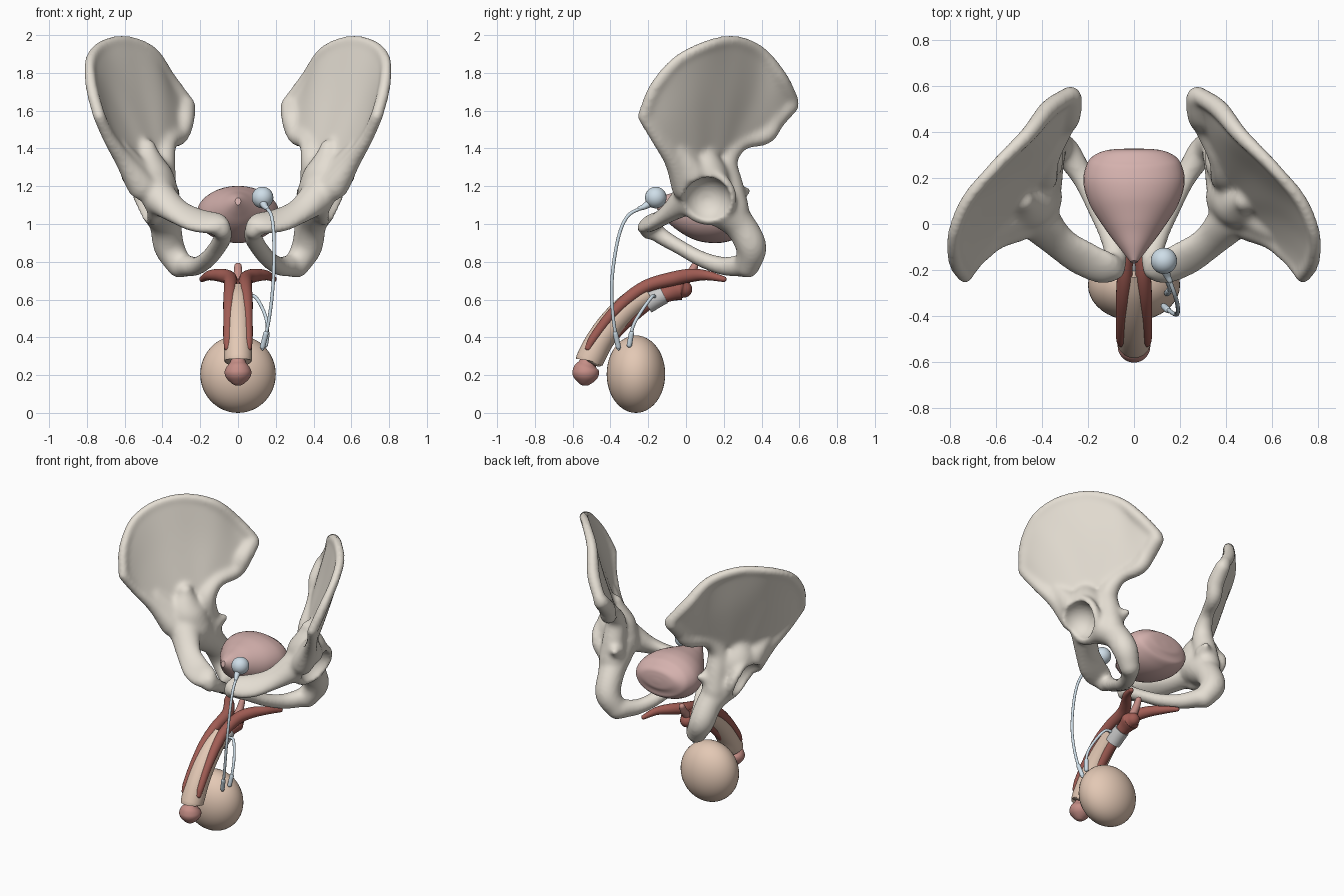
import bpy, bmesh
from math import sin, cos, pi
from mathutils import Vector as V

if "Cube" in bpy.data.objects:
    bpy.data.objects.remove(bpy.data.objects["Cube"])


def material(name, rgb):
    m = bpy.data.materials.new(name)
    m.diffuse_color = (*rgb, 1)
    m.use_nodes = True
    m.node_tree.nodes["Principled BSDF"].inputs["Base Color"].default_value = m.diffuse_color
    return m


BONE = material("bone", (0.78, 0.73, 0.65))
PINK = material("bladder_pink", (0.66, 0.44, 0.42))
RED = material("erectile_red", (0.36, 0.11, 0.09))
ROSE = material("rose", (0.56, 0.27, 0.24))
SKIN = material("skin", (0.77, 0.58, 0.46))
BLUE = material("device_blue", (0.62, 0.73, 0.81))
WHITE = material("cuff_grey", (0.75, 0.76, 0.77))


def spline(pts, n):
    """Catmull-Rom through tuples of any length, n steps per span."""
    p = [tuple(2 * a - b for a, b in zip(pts[0], pts[1]))] + list(pts)
    p.append(tuple(2 * a - b for a, b in zip(pts[-1], pts[-2])))
    out = []
    for i in range(1, len(p) - 2):
        for k in range(n):
            t = k / n
            out.append(tuple(
                0.5 * (2 * b + (c - a) * t + (2 * a - 5 * b + 4 * c - d) * t * t
                       + (3 * b - a - 3 * c + d) * t ** 3)
                for a, b, c, d in zip(*p[i - 1:i + 3])))
    return out + [tuple(pts[-1])]


def finish(name, bm, mat):
    bmesh.ops.recalc_face_normals(bm, faces=bm.faces)
    me = bpy.data.meshes.new(name)
    bm.to_mesh(me)
    bm.free()
    ob = bpy.data.objects.new(name, me)
    bpy.context.collection.objects.link(ob)
    if mat:
        me.materials.append(mat)
    smooth(ob)
    return ob


def select(obs):
    bpy.ops.object.select_all(action='DESELECT')
    for o in obs:
        o.select_set(True)
    bpy.context.view_layer.objects.active = obs[0]


def smooth(ob):
    select([ob])
    bpy.ops.object.shade_smooth_by_angle(angle=0.8)


def tube(name, pts, mat=None, n=6, sides=20, rounded=True):
    """Sweep an ellipse along points (x, y, z, r) or (x, y, z, r_side, r_up)."""
    pts = [p if len(p) == 5 else (*p, p[3]) for p in pts]
    path = spline(pts, n)
    c = [V(p[:3]) for p in path]
    rings = []
    side = V((1, 0, 0))
    for i, p in enumerate(path):
        t = (c[min(i + 1, len(c) - 1)] - c[max(i - 1, 0)]).normalized()
        side = (side - t * side.dot(t)).normalized()
        up = t.cross(side)
        a, b = max(p[3], 0.002), max(p[4], 0.002)
        ring = [(c[i], side * a, up * b)]
        if rounded and i in (0, len(path) - 1):
            s = -1 if i == 0 else 1
            caps = [(c[i] + t * s * min(a, b) * sin(k * pi / 10),
                     side * a * cos(k * pi / 10), up * b * cos(k * pi / 10))
                    for k in (1, 2, 3, 4, 4.7)]
            ring = caps[::-1] + ring if i == 0 else ring + caps
        rings += ring
    bm = bmesh.new()
    vs = [[bm.verts.new(o + u * cos(2 * pi * k / sides) + w * sin(2 * pi * k / sides))
           for k in range(sides)] for o, u, w in rings]
    for r0, r1 in zip(vs, vs[1:]):
        for k in range(sides):
            bm.faces.new((r0[k - 1], r0[k], r1[k], r1[k - 1]))
    bm.faces.new(vs[0])
    bm.faces.new(vs[-1])
    return finish(name, bm, mat)


def ball(name, loc, size, mat=None):
    bpy.ops.mesh.primitive_uv_sphere_add(segments=40, ring_count=24, location=loc)
    ob = bpy.context.object
    ob.name = name
    ob.scale = size
    if mat:
        ob.data.materials.append(mat)
    smooth(ob)
    return ob


# Iliac blade: crest, middle and lower rows, front to back
crest = [(.735, -.225, 1.57), (.775, -.165, 1.72), (.783, -.05, 1.86), (.725, .10, 1.94),
         (.60, .25, 1.97), (.46, .39, 1.91), (.37, .50, 1.77), (.28, .56, 1.65)]
middle = [(.685, -.165, 1.46), (.695, -.085, 1.56), (.67, .02, 1.64), (.61, .12, 1.68),
          (.53, .225, 1.69), (.42, .335, 1.66), (.345, .43, 1.60), (.29, .49, 1.53)]
lower = [(.60, -.07, 1.33), (.56, -.02, 1.29), (.52, .05, 1.31), (.48, .11, 1.34),
         (.45, .17, 1.38), (.41, .23, 1.41), (.35, .33, 1.44), (.29, .43, 1.45)]
rows = [spline(r, 5) for r in (crest, middle, lower)]
bm = bmesh.new()
cols = [[bm.verts.new(p) for p in spline(col, 8)] for col in zip(*rows)]
for a, b in zip(cols, cols[1:]):
    for k in range(len(a) - 1):
        bm.faces.new((a[k], b[k], b[k + 1], a[k + 1]))
blade = finish("hip_bones", bm, BONE)
sol = blade.modifiers.new("thickness", 'SOLIDIFY')
sol.thickness, sol.offset = 0.048, 0

# Ridges, rami and socket mass of the hip bone
limbs = [
    [(*p, r) for p, r in zip(crest, (.034, .033, .03, .03, .03, .036, .042, .04))],
    [(.735, -.225, 1.57, .034), (.68, -.15, 1.45, .036), (.60, -.065, 1.33, .05), (.51, .0, 1.2, .08)],
    [(.61, -.04, 1.40, .035), (.54, .03, 1.27, .085)],
    [(.275, .55, 1.63, .05), (.285, .47, 1.55, .055), (.31, .42, 1.47, .05),
     (.365, .29, 1.43, .045), (.395, .21, 1.33, .065), (.40, .23, 1.2, .075), (.40, .25, 1.08, .085)],
    [(.48, .1, 1.40, .05), (.475, .1, 1.28, .12), (.44, .115, 1.15, .13)],
    [(.36, .27, 1.16, .06), (.33, .32, 1.175, .025)],
    [(.43, .03, 1.15, .1), (.33, -.075, 1.07, .08, .055), (.22, -.15, 1.02, .09, .042),
     (.115, -.195, 1.0, .08, .045), (.085, -.195, .965, .05)],
    [(.09, -.195, .99, .05), (.08, -.13, .935, .05, .045), (.11, -.03, .875, .05, .04),
     (.16, .08, .815, .05, .043), (.22, .2, .777, .05), (.29, .31, .78, .062)],
    [(.42, .17, 1.1, .11), (.385, .28, 1.0, .085), (.365, .345, .88, .082), (.31, .325, .78, .067)],
]
parts = [tube("limb", l) for l in limbs]
bpy.ops.mesh.primitive_torus_add(location=(.50, .11, 1.145), rotation=(0, 1.95, -.2),
                                 major_radius=.128, minor_radius=.035)
parts.append(bpy.context.object)
select([blade] + parts)
bpy.ops.object.convert(target='MESH')
select([blade] + parts)
bpy.ops.object.join()
cup = ball("socket_cutter", (.555, .11, 1.125), (.125,) * 3)
cup.hide_render = True


def remesh(ob, size):
    m = ob.modifiers.new("fuse", 'REMESH')
    m.mode, m.voxel_size = 'VOXEL', size
    m.use_smooth_shade = True


remesh(blade, .013)
cut = blade.modifiers.new("socket", 'BOOLEAN')
cut.operation, cut.object = 'DIFFERENCE', cup
remesh(blade, .012)
sm = blade.modifiers.new("soften", 'SMOOTH')
sm.factor, sm.iterations = 0.5, 12
blade.modifiers.new("other_side", 'MIRROR').use_mirror_merge = False
select([blade])
bpy.ops.object.convert(target='MESH')
bpy.data.objects.remove(cup)
blade.data.materials.clear()
blade.data.materials.append(BONE)
blade.data.polygons.foreach_set("use_smooth", [True] * len(blade.data.polygons))

# Bladder
tube("bladder", [(0, .328, 1.06, .02, .012), (0, .322, 1.06, .11, .055), (0, .30, 1.06, .17, .095),
                 (0, .26, 1.055, .205, .128), (0, .18, 1.05, .22, .15),
                 (0, .08, 1.055, .19, .145), (0, -.02, 1.075, .125, .11), (0, -.1, 1.10, .065, .065),
                 (0, -.165, 1.12, .015, .02)], PINK, sides=36, rounded=False)

# Urethra, bulb and spongy body
tube("urethra", [(0, .045, .775, .02), (0, .02, .73, .024), (0, -.03, .67, .03)], ROSE)
tube("urethral_bulb", [(0, -.012, .655, .045, .045), (0, -.035, .655, .062, .058), (0, -.09, .635, .046),
                       (0, -.16, .605, .036), (0, -.23, .56, .036), (0, -.34, .46, .034),
                       (0, -.45, .34, .034), (0, -.515, .25, .034)], RED)

# Shaft, glans and paired erectile bodies
tube("shaft", [(0, -.20, .635, .062, .06), (0, -.29, .575, .068), (0, -.38, .487, .071),
               (0, -.455, .385, .073), (0, -.505, .29, .074), (0, -.512, .275, .066),
               (0, -.516, .268, .02)], SKIN, sides=32, rounded=False)
tube("glans", [(0, -.52, .285, .035), (0, -.525, .262, .045), (0, -.53, .238, .064),
               (0, -.531, .212, .071), (0, -.532, .185, .062), (0, -.533, .16, .038),
               (0, -.533, .147, .018), (0, -.533, .144, .003)], ROSE, sides=32, rounded=False)
for s, label in ((1, "right"), (-1, "left")):
    tube(label + "_erectile_body",
         [(s * .19, .2, .708, .015), (s * .15, .11, .728, .026), (s * .09, .03, .728, .035),
          (s * .045, -.06, .712, .038), (s * .04, -.2, .675, .034), (s * .045, -.31, .603, .033),
          (s * .05, -.41, .502, .028), (s * .054, -.49, .395, .024), (s * .055, -.517, .345, .018)], RED)

# Scrotum
ball("scrotum", (0, -.265, .205), (.2, .155, .205), SKIN)

# Cuff around the urethra
tube("cuff", [(0, -.118, .627, .05), (0, -.165, .603, .052), (0, -.21, .575, .052)],
     WHITE, sides=32, rounded=False)

# Pressure balloon, stem and tubing
ball("balloon", (.13, -.16, 1.14), (.057,) * 3, BLUE)
tube("balloon_stem", [(.135, -.2, 1.105, .02), (.145, -.225, 1.09, .015), (.155, -.245, 1.083, .012)], BLUE)
tube("balloon_tube", [(.15, -.23, 1.088, .009), (.178, -.31, 1.04, .009), (.19, -.36, .92, .009),
                      (.187, -.392, .7, .009), (.165, -.385, .5, .009), (.13, -.357, .34, .009)], BLUE)
tube("cuff_tube", [(.04, -.165, .615, .009), (.09, -.18, .615, .009), (.135, -.235, .54, .009),
                   (.155, -.28, .46, .009), (.145, -.3, .36, .009)], BLUE)
tube("balloon_tube_connector", [(.148, -.374, .42, .014), (.13, -.358, .35, .014)], BLUE)
tube("cuff_tube_connector", [(.154, -.289, .42, .014), (.145, -.3, .36, .014)], BLUE)
